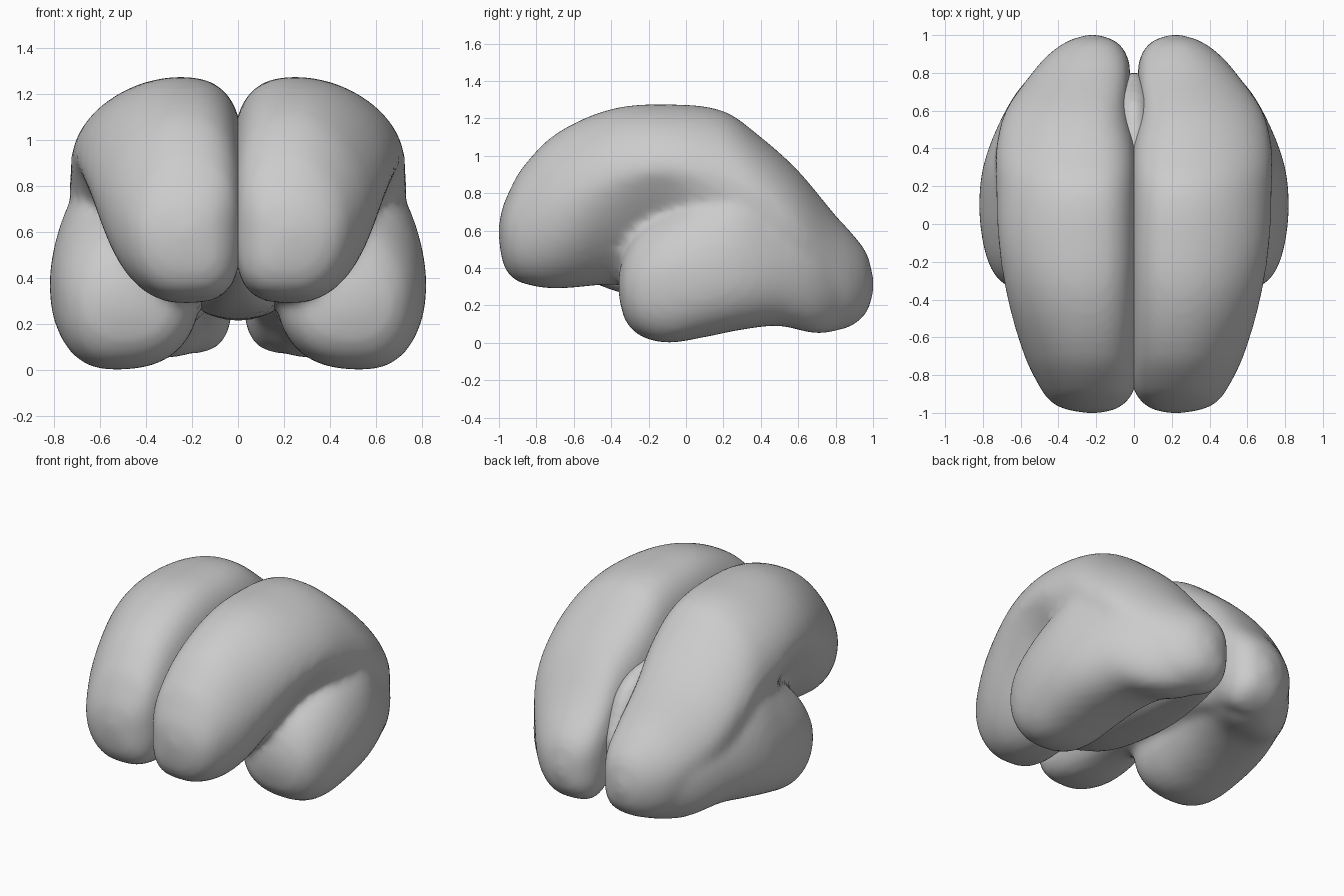
import bpy
import bmesh
from math import sin, cos, pi

default_cube = bpy.data.objects.get("Cube")
if default_cube:
    bpy.data.objects.remove(default_cube, do_unlink=True)

grey = bpy.data.materials.new("matte_grey")
grey.use_nodes = True
tone = (0.6, 0.6, 0.6, 1)
grey.diffuse_color = tone
shader = next(n for n in grey.node_tree.nodes if n.type == "BSDF_PRINCIPLED")
shader.inputs["Base Color"].default_value = tone
shader.inputs["Roughness"].default_value = 0.7

# Each section: y, bottom, widest height, top, inner x, crest x, outer x, lower outer roundness
MAIN_LOBE = [
    (-1, .55, .59, .63, .18, .22, .26, 2),
    (-.985, .45, .59, .71, .11, .22, .35, 2),
    (-.95, .37, .6, .8, .05, .23, .43, 2.1),
    (-.88, .32, .63, .93, 0, .24, .49, 2.2),
    (-.7, .29, .72, 1.115, -.02, .25, .58, 2),
    (-.4, .31, .87, 1.25, -.02, .26, .67, 1.4),
    (-.1, .28, .92, 1.275, -.02, .26, .72, 1.15),
    (.2, .25, .85, 1.24, -.02, .26, .73, 1.8),
    (.4, .22, .75, 1.1, -.01, .26, .73, 2.2),
    (.6, .15, .6, .92, .03, .26, .68, 2),
    (.8, .07, .42, .68, .02, .25, .54, 2.2),
    (.9, .1, .36, .57, .04, .24, .45, 2.2),
    (.97, .17, .33, .47, .1, .23, .35, 2),
    (1, .26, .31, .36, .18, .22, .26, 2),
]
SIDE_LOBE = [
    (-.36, .25, .3, .37, .44, .5, .56, 2),
    (-.33, .13, .3, .48, .3, .5, .67, 2.2),
    (-.25, .04, .32, .6, .21, .52, .75, 2.4),
    (-.1, 0, .36, .7, .17, .54, .8, 2.4),
    (.1, .03, .38, .84, .16, .52, .82, 2.4),
    (.3, .07, .4, .95, .14, .5, .8, 2.4),
    (.5, .09, .4, .83, .1, .45, .73, 2.3),
    (.7, .05, .38, .68, .05, .36, .62, 2.3),
    (.85, .08, .34, .55, .06, .28, .48, 2),
    (.93, .15, .33, .45, .12, .26, .38, 2),
]
BRIDGE = [
    (-.7, .42, .55, .75, -.05, 0, .05, 3),
    (-.36, .27, .45, .9, -.16, 0, .16, 3),
    (0, .23, .45, 1, -.22, 0, .22, 3),
    (.35, .22, .45, .9, -.2, 0, .2, 3),
    (.65, .22, .48, .78, -.12, 0, .12, 3),
    (.8, .28, .42, .52, -.04, 0, .04, 2),
]


def refine(rows, steps=4):
    """Smooth curve through the sections along y."""
    last = len(rows) - 1

    def slope(i, k):
        a, b = rows[max(i - 1, 0)], rows[min(i + 1, last)]
        return (b[k] - a[k]) / (b[0] - a[0])

    result = []
    for i in range(last):
        p, q = rows[i], rows[i + 1]
        gap = q[0] - p[0]
        for s in range(steps):
            t = s / steps
            blend = t * t * (3 - 2 * t)
            lead, tail = t * (1 - t) ** 2 * gap, t * t * (t - 1) * gap
            row = [p[0] + t * gap]
            for k in range(1, len(p)):
                row.append(p[k] + blend * (q[k] - p[k])
                           + lead * slope(i, k) + tail * slope(i + 1, k))
            result.append(row)
    return result + [rows[last]]


def outline(row, top_inner, low_inner, count=40):
    """Closed section made from four rounded quadrants."""
    y, low, mid, top, inner, crest, outer, roundness = row
    points = []
    for i in range(count):
        angle = 2 * pi * (i + 0.5) / count
        c, s = cos(angle), sin(angle)
        if s > 0:
            power = 1.85 if c > 0 else top_inner
        else:
            power = roundness if c > 0 else low_inner
        width = outer - crest if c > 0 else crest - inner
        height = top - mid if s > 0 else mid - low
        x = crest + width * abs(c) ** (2 / power) * (1 if c > 0 else -1)
        z = mid + height * abs(s) ** (2 / power) * (1 if s > 0 else -1)
        points.append((x, y, z))
    return points


def add_loft(bm, rows, top_inner, low_inner, side):
    rings = [[bm.verts.new((side * x, y, z))
              for x, y, z in outline(row, top_inner, low_inner)]
             for row in refine(rows)]
    for a, b in zip(rings, rings[1:]):
        for i in range(len(a)):
            j = (i + 1) % len(a)
            bm.faces.new((a[i], a[j], b[j], b[i]))
    bm.faces.new(rings[0])
    bm.faces.new(rings[-1])


def make_part(name, lofts, side=1):
    """Fuse lofted volumes into one softly blended surface."""
    bm = bmesh.new()
    for rows, top_inner, low_inner in lofts:
        add_loft(bm, rows, top_inner, low_inner, side)
    bmesh.ops.recalc_face_normals(bm, faces=bm.faces[:])
    mesh = bpy.data.meshes.new(name)
    bm.to_mesh(mesh)
    bm.free()
    part = bpy.data.objects.new(name, mesh)
    bpy.context.scene.collection.objects.link(part)
    fuse = part.modifiers.new("fuse", "REMESH")
    fuse.mode = "VOXEL"
    fuse.voxel_size = 0.025
    soften = part.modifiers.new("soften", "SMOOTH")
    soften.factor = 0.5
    soften.iterations = 8

    # Bake the modifiers
    graph = bpy.context.evaluated_depsgraph_get()
    baked = bpy.data.meshes.new_from_object(part.evaluated_get(graph))
    part.modifiers.clear()
    part.data = baked
    bpy.data.meshes.remove(mesh)
    baked.name = name
    baked.materials.clear()
    baked.materials.append(grey)
    for face in baked.polygons:
        face.use_smooth = True
        face.material_index = 0


# Two mirrored halves and the tissue joining them
HALF = [(MAIN_LOBE, 2.7, 3.5), (SIDE_LOBE, 2, 2.5)]
make_part("left_hemisphere", HALF, 1)
make_part("right_hemisphere", HALF, -1)
make_part("middle_bridge", [(BRIDGE, 1.85, 3)])
